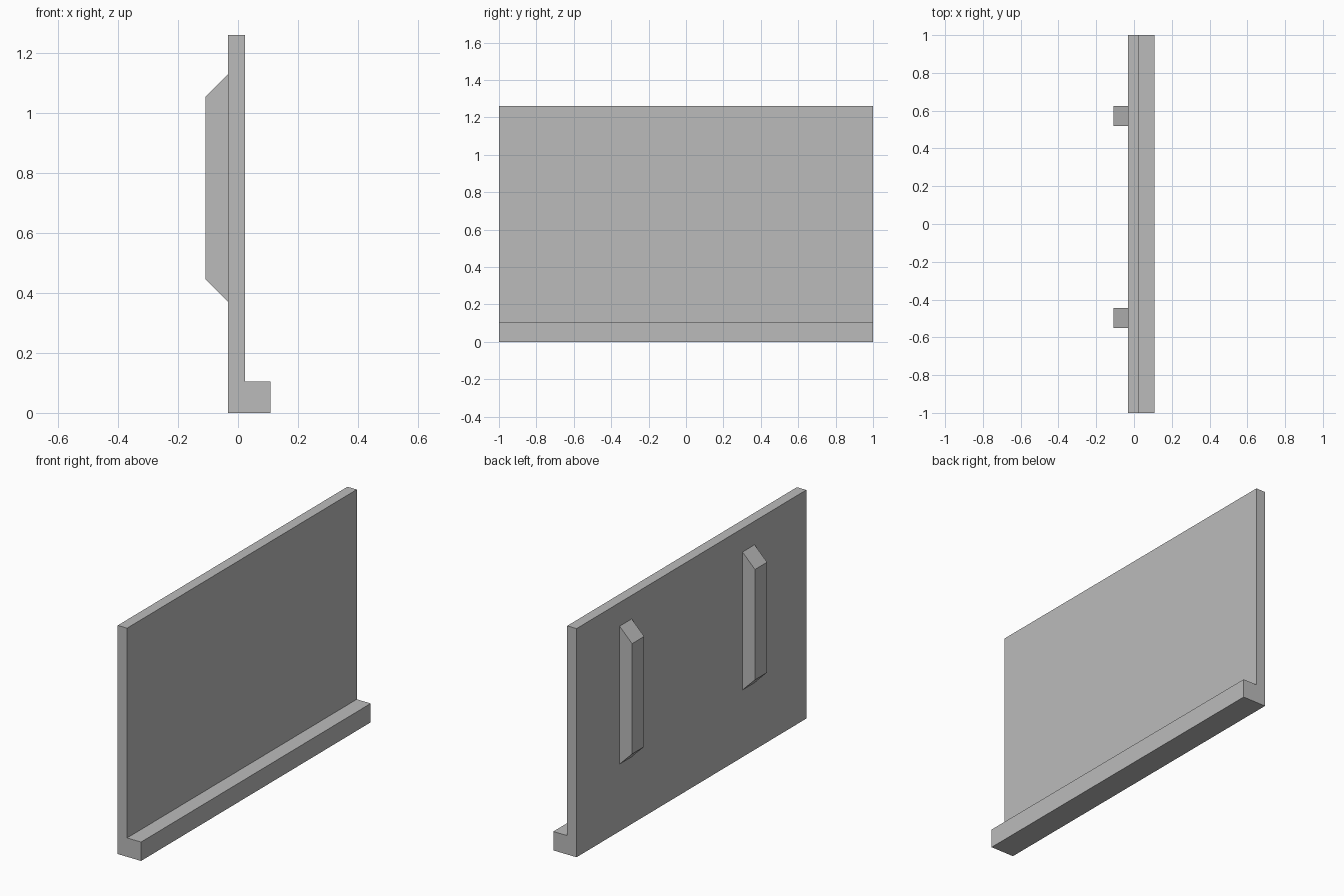
import bpy
import bmesh
from mathutils import Vector

cube = bpy.data.objects.get("Cube")
if cube:
    bpy.data.objects.remove(cube, do_unlink=True)

grey = bpy.data.materials.new("plain grey")
grey.use_nodes = True
colour = (0.5, 0.5, 0.5, 1)
grey.diffuse_color = colour
grey.node_tree.nodes["Principled BSDF"].inputs["Base Color"].default_value = colour


def extrude_profile(name, profile, y_min, y_max):
    """Extrude an x-z outline along y into a solid part."""
    bm = bmesh.new()
    face = bm.faces.new([bm.verts.new((x, y_min, z)) for x, z in profile])
    result = bmesh.ops.extrude_face_region(bm, geom=[face])
    moved = [g for g in result["geom"] if isinstance(g, bmesh.types.BMVert)]
    bmesh.ops.translate(bm, verts=moved, vec=Vector((0, y_max - y_min, 0)))
    bmesh.ops.recalc_face_normals(bm, faces=bm.faces)
    mesh = bpy.data.meshes.new(name)
    bm.to_mesh(mesh)
    bm.free()
    mesh.materials.append(grey)
    obj = bpy.data.objects.new(name, mesh)
    bpy.context.collection.objects.link(obj)
    return obj


back, front, lip = -0.033, 0.024, 0.109
height, lip_height = 1.26, 0.104

# Upright panel with the ledge along its lower edge
extrude_profile("panel_with_ledge", [
    (back, 0), (lip, 0), (lip, lip_height),
    (front, lip_height), (front, height), (back, height)], -1, 1)

# Two rails with sloped ends on the rear face
rail = [(back, 0.37), (back, 1.13), (-0.109, 1.054), (-0.109, 0.446)]
for name, y in (("front_rail", -0.55), ("rear_rail", 0.52)):
    extrude_profile(name, rail, y, y + 0.105)
